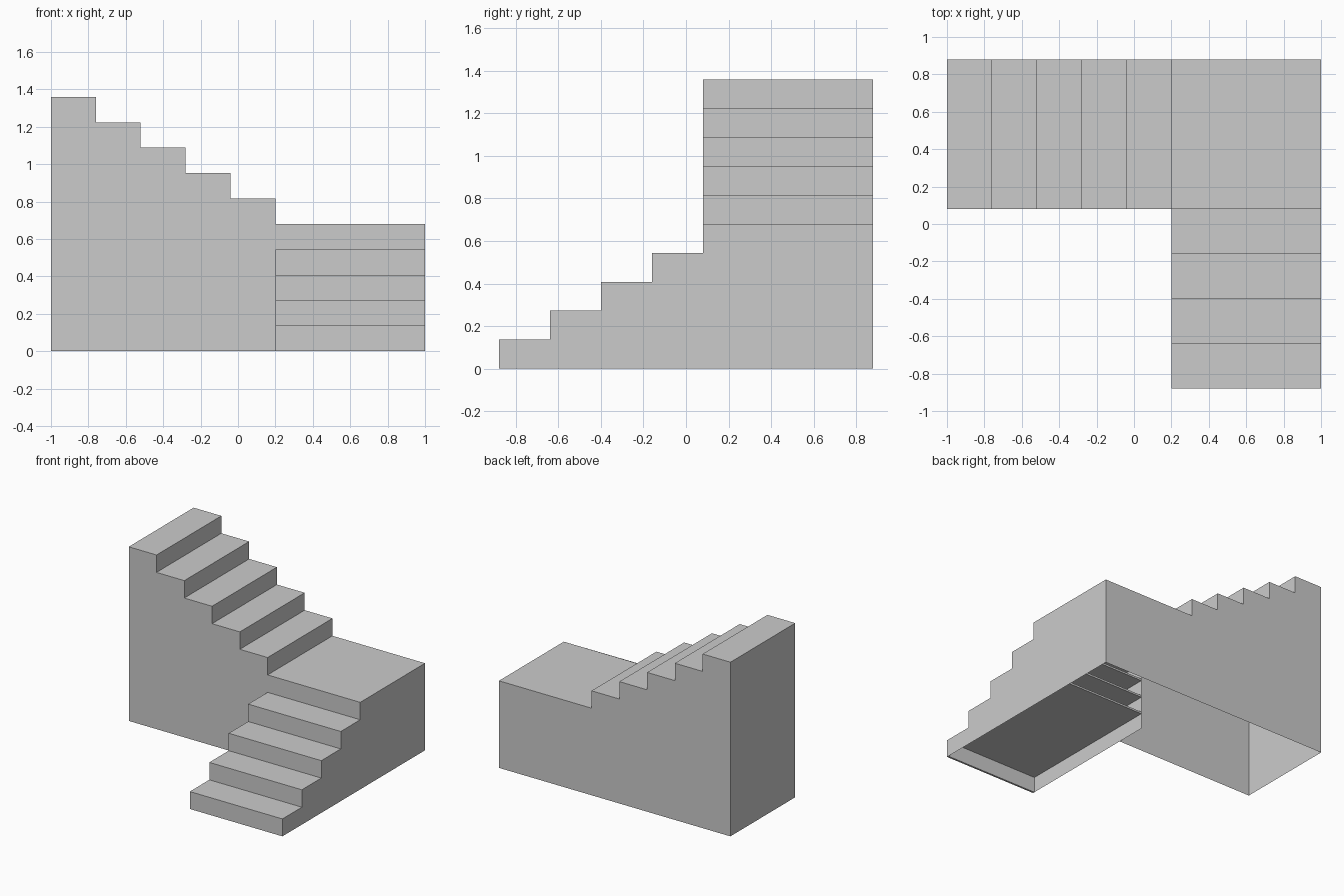
import bpy, bmesh
from mathutils import Vector

if "Cube" in bpy.data.objects:
    bpy.data.objects.remove(bpy.data.objects["Cube"])

H, D, T, N = 0.136, 0.24, 0.015, 5   # rise, tread depth, board thickness, steps per flight


def box(name, lo, hi):
    lo, hi = Vector(lo), Vector(hi)
    bm = bmesh.new()
    bmesh.ops.create_cube(bm, size=1)
    for v in bm.verts:
        v.co = Vector(((lo[i] + hi[i]) / 2 + v.co[i] * (hi[i] - lo[i]) for i in range(3)))
    finish(name, bm)


def panel(name, pts, outward):
    # Single thin wall facing the given direction
    bm = bmesh.new()
    f = bm.faces.new([bm.verts.new(p) for p in pts])
    f.normal_update()
    if f.normal.dot(Vector(outward)) < 0:
        f.normal_flip()
    finish(name, bm)


def finish(name, bm):
    me = bpy.data.meshes.new(name)
    bm.to_mesh(me)
    bm.free()
    bpy.context.collection.objects.link(bpy.data.objects.new(name, me))


def stepped(start, sign, base):
    # Staircase outline: (run, height) points of one flight
    pts = []
    for i in range(N):
        z = base + (i + 1) * H
        pts += [(start + sign * D * i, z), (start + sign * D * (i + 1), z)]
    return pts


L = N * H                      # landing height
lower = stepped(-0.88, 1, 0)
upper = stepped(0.2, -1, L)

# Lower flight: treads run back under the landing, open behind
for i in range(N):
    y, z = -0.88 + D * i, H * (i + 1)
    if i < N - 1:
        box(f"lower_tread_{i+1}", (0.2, y, z - T), (1, 0.32, z))
    box(f"lower_riser_{i+1}", (0.2, y, z - H), (1, y + T, z))

# Landing
box("landing", (0.2, 0.08, L - T), (1, 0.88, L))

# Upper flight
for i in range(N):
    x, z = 0.2 - D * i, L + H * (i + 1)
    box(f"upper_tread_{i+1}", (-1, 0.08, z - T), (x, 0.88, z))
    box(f"upper_riser_{i+1}", (x - T, 0.08, z - H), (x, 0.88, z))

# Side walls, open at the bottom
panel("inner_lower_wall", [(0.2, -0.88, 0)] + [(0.2, y, z) for y, z in lower]
      + [(0.2, 0.32, 0)], (-1, 0, 0))
panel("right_wall", [(1, -0.88, 0)] + [(1, y, z) for y, z in lower]
      + [(1, 0.88, L), (1, 0.88, 0)], (1, 0, 0))
panel("inner_upper_wall", [(0.2, 0.08, 0)] + [(x, 0.08, z) for x, z in upper]
      + [(-1, 0.08, 0)], (0, -1, 0))
panel("back_wall", [(1, 0.88, 0), (1, 0.88, L), (0.2, 0.88, L)]
      + [(x, 0.88, z) for x, z in upper] + [(-1, 0.88, 0)], (0, 1, 0))
panel("end_wall", [(-1, 0.08, 0), (-1, 0.88, 0), (-1, 0.88, 2 * L), (-1, 0.08, 2 * L)],
      (-1, 0, 0))
